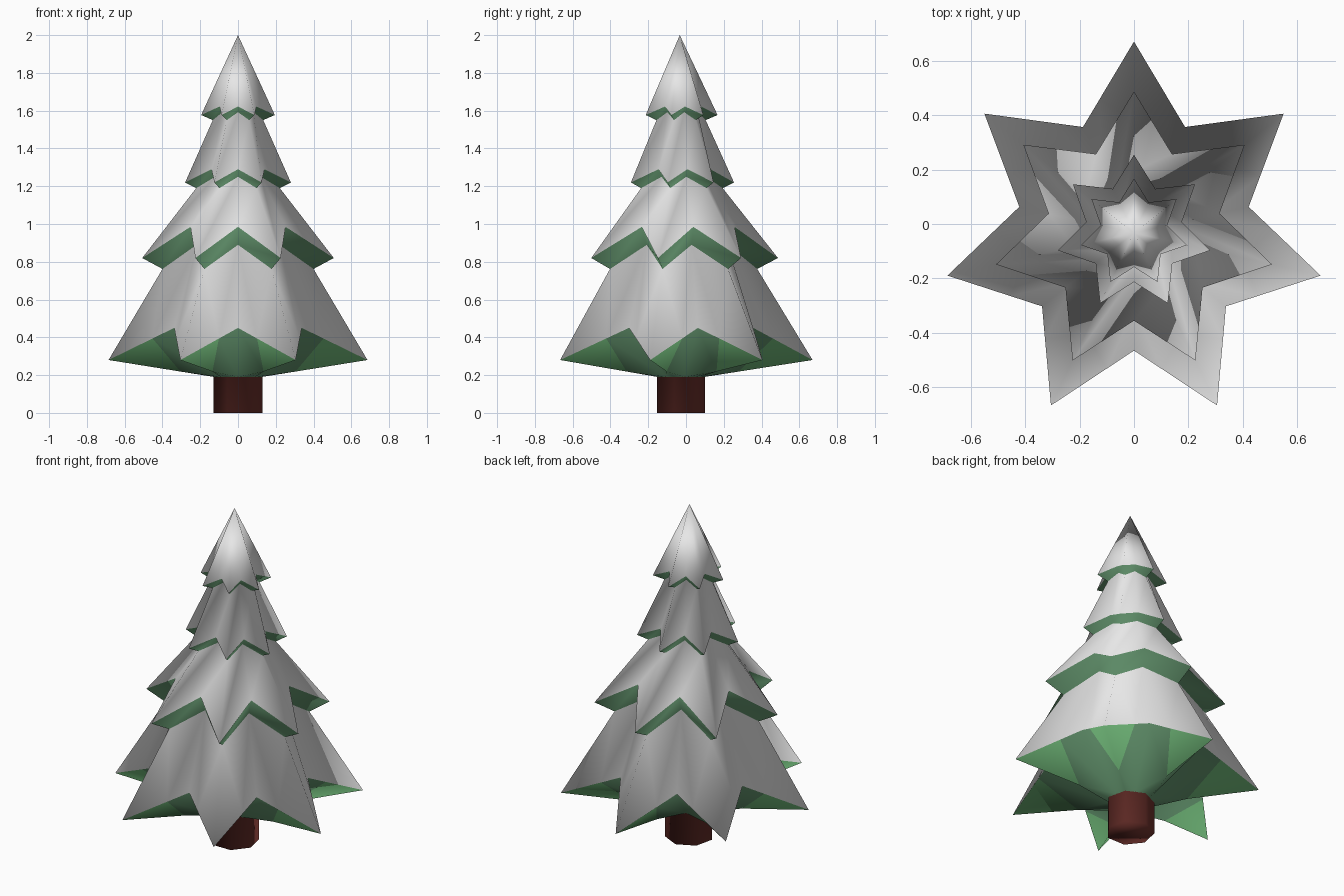
import bpy, bmesh, math

if "Cube" in bpy.data.objects:
    bpy.data.objects.remove(bpy.data.objects["Cube"])

CENTRE_Y = -0.033   # tree axis
POINTS = 7          # arms of each star-shaped tier
N = 2 * POINTS


def material(name, rgb):
    m = bpy.data.materials.new(name)
    m.diffuse_color = (*rgb, 1)
    m.use_nodes = True
    m.node_tree.nodes["Principled BSDF"].inputs["Base Color"].default_value = m.diffuse_color
    return m


snow = material("snow_white", (0.80, 0.80, 0.80))
dark_green = material("dark_green", (0.105, 0.25, 0.13))
light_green = material("light_green", (0.145, 0.43, 0.17))
bark = material("bark_red_brown", (0.15, 0.03, 0.024))


def make_object(name, bm, materials):
    mesh = bpy.data.meshes.new(name)
    bm.to_mesh(mesh)
    bm.free()
    for m in materials:
        mesh.materials.append(m)
    obj = bpy.data.objects.new(name, mesh)
    bpy.context.collection.objects.link(obj)
    return obj


def star_ring(bm, tip_r, tip_z, notch_r, notch_z):
    """Ring of alternating tips and notches, first tip towards the back."""
    ring = []
    for k in range(N):
        a = math.pi / 2 + k * math.pi / POINTS
        r, z = (notch_r, notch_z) if k % 2 else (tip_r, tip_z)
        ring.append(bm.verts.new((r * math.cos(a), CENTRE_Y + r * math.sin(a), z)))
    return ring


def add_face(bm, verts, mat):
    f = bm.faces.new(verts)
    f.material_index = mat
    f.smooth = True


def bridge(bm, low, high, mat):
    n = len(low)
    for k in range(n):
        j = (k + 1) % n
        add_face(bm, (low[k], low[j], high[j], high[k]), mat)


# Foliage: snowy slopes, each ending in an overhanging star rim
bm = bmesh.new()
# (tip radius, tip height, notch radius, notch height)
rims = [(0.703, 0.28, 0.432, 0.45), (0.52, 0.82, 0.322, 0.985),
        (0.287, 1.22, 0.18, 1.29), (0.20, 1.577, 0.125, 1.622)]
necks = [(0.41, 0.762, 0.28, 0.89), (0.227, 1.19, 0.155, 1.25),
         (0.137, 1.55, 0.105, 1.592)]
rim_rings = [star_ring(bm, *r) for r in rims]
neck_rings = [star_ring(bm, *r) for r in necks]
for i, neck in enumerate(neck_rings):
    if i:
        bridge(bm, rim_rings[i], neck, 0)    # snow slope
    bridge(bm, neck, rim_rings[i + 1], 1)    # green overhang
apex = bm.verts.new((0, CENTRE_Y, 2.0))
for k in range(N):
    add_face(bm, (rim_rings[3][k], rim_rings[3][(k + 1) % N], apex), 0)

# Lowest tier: light arm tips below, dark strips under the notches
rim, neck = rim_rings[0], neck_rings[0]
base = star_ring(bm, 0.128, 0.19, 0.1153, 0.19)
blends = []         # (vertex, start, end, fraction) for even shading


def point_between(a, b, t):
    v = bm.verts.new(a.co.lerp(b.co, t))
    blends.append((v, a, b, t))
    return v


ridge = {k: point_between(rim[k], base[k], 0.68) for k in range(0, N, 2)}
for k in range(N):
    j = (k + 1) % N
    tip, notch = (j, k) if k % 2 else (k, j)
    edge = point_between(rim[notch], rim[tip], 0.33)
    add_face(bm, (rim[k], edge, rim[j], neck[j], neck[k]), 0)
    pieces = [((rim[tip], ridge[tip], edge), 2),
              ((edge, ridge[tip], base[notch], rim[notch]), 1),
              ((ridge[tip], base[tip], base[notch]), 1)]
    for verts, mat in pieces:
        add_face(bm, verts if tip == k else verts[::-1], mat)

# Short collar hidden inside the trunk
collar = star_ring(bm, 0.128, 0.15, 0.1153, 0.15)
bridge(bm, collar, base, 1)

bm.verts.index_update()
blends = [(v.index, a.index, b.index, t) for v, a, b, t in blends]
foliage = make_object("foliage", bm, [snow, dark_green, light_green])

# Let the shading run evenly across the colour borders
normals = [v.normal.copy() for v in foliage.data.vertices]
for v, a, b, t in blends:
    normals[v] = normals[a].lerp(normals[b], t).normalized()
foliage.data.normals_split_custom_set_from_vertices(normals)

# Trunk: seven-sided post, with a tiny lip hidden inside the foliage
bm = bmesh.new()
rings = []
for r, z in ((0.133, 0.0), (0.133, 0.21), (0.14, 0.212)):
    rings.append([bm.verts.new((r * math.cos(a), CENTRE_Y + r * math.sin(a), z))
                  for a in (math.pi / 2 + k * math.tau / POINTS for k in range(POINTS))])
bridge(bm, rings[0], rings[1], 0)
bridge(bm, rings[1], rings[2], 0)
add_face(bm, rings[0][::-1], 0)
make_object("trunk", bm, [bark])
